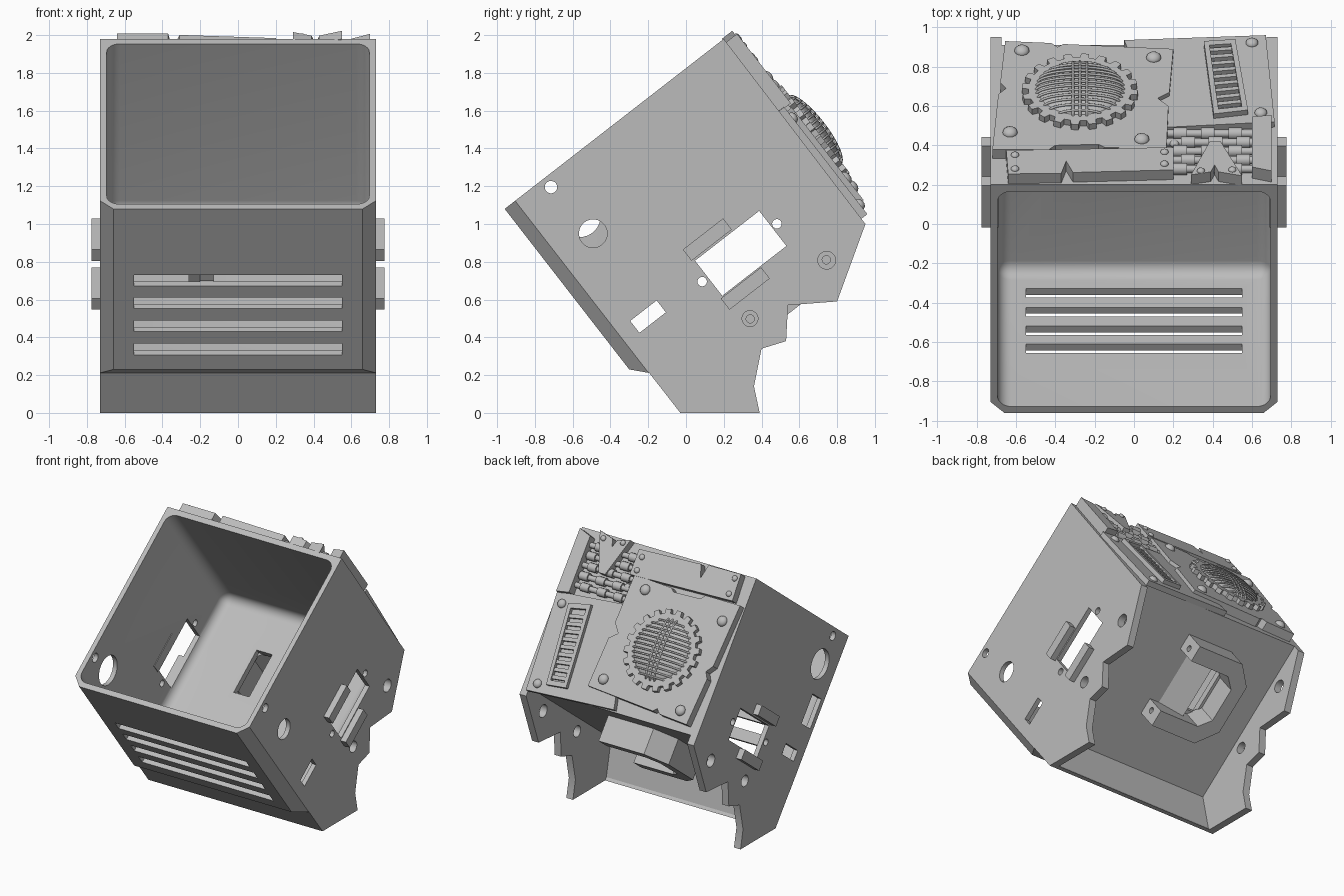
import bpy, bmesh, math
from math import sin, cos, pi, sqrt
from mathutils import Matrix, Vector

cube = bpy.data.objects.get("Cube")
if cube:
    bpy.data.objects.remove(cube, do_unlink=True)

grey = bpy.data.materials.new("plain_grey")
grey.use_nodes = True
grey.diffuse_color = (0.5, 0.5, 0.5, 1)
grey.node_tree.nodes["Principled BSDF"].inputs["Base Color"].default_value = (0.5, 0.5, 0.5, 1)

# Tilted frame: x across, u from front wall to back wall, d from the opening down
C, S, Y0, Z0 = 0.79, 0.613, -0.96, 1.08
FRAME = Matrix.Translation((0, Y0, Z0)) @ Matrix.Rotation(math.atan2(S, C), 4, "X")


def side(y, z):
    """World side position to (u, d)."""
    v = FRAME.inverted() @ Vector((0, y, z))
    return v.y, -v.z


def finish(name, bm, smooth=False):
    bmesh.ops.recalc_face_normals(bm, faces=bm.faces)
    mesh = bpy.data.meshes.new(name)
    for f in bm.faces:
        f.smooth = smooth
    bm.to_mesh(mesh)
    bm.free()
    mesh.materials.append(grey)
    ob = bpy.data.objects.new(name, mesh)
    bpy.context.collection.objects.link(ob)
    ob.matrix_world = FRAME
    return ob


def prism(name, pts, axis, a, b):
    """Extrude an outline along x (u,d), u (x,d) or d (x,u)."""
    place = {"x": lambda p, t: (t, p[0], -p[1]),
             "u": lambda p, t: (p[0], t, -p[1]),
             "d": lambda p, t: (p[0], p[1], -t)}[axis]
    bm = bmesh.new()
    lo, hi = ([bm.verts.new(place(p, t)) for p in pts] for t in (a, b))
    bm.faces.new(lo)
    bm.faces.new(hi)
    n = len(pts)
    for i in range(n):
        j = (i + 1) % n
        bm.faces.new((lo[i], lo[j], hi[j], hi[i]))
    return finish(name, bm)


def rect(p, q, w, h):
    return [(p - w / 2, q - h / 2), (p + w / 2, q - h / 2), (p + w / 2, q + h / 2), (p - w / 2, q + h / 2)]


def circle(p, q, r, n=24):
    return [(p + r * cos(2 * pi * i / n), q + r * sin(2 * pi * i / n)) for i in range(n)]


def cut(target, cutter):
    cutter.hide_render = True
    mod = target.modifiers.new("cut", "BOOLEAN")
    mod.operation, mod.solver, mod.object = "DIFFERENCE", "EXACT", cutter
    bpy.context.view_layer.objects.active = target
    bpy.ops.object.modifier_apply(modifier=mod.name)
    bpy.data.objects.remove(cutter, do_unlink=True)


def depth(y, u):
    return (y - Y0 - C * u) / S


def plate(name, pts, u0, u1):
    """Back-panel plate outlined by plan positions of its outer face."""
    return prism(name, [(x, depth(y, u1)) for x, y in pts], "u", u0, u1)


# Shell: side outline with ragged skirt, hollowed from above and below
outline = [(0.07, 0), (1.468, 0)] + [side(*p) for p in (
    (0.95, 1.0), (0.8, 0.59), (0.54, 0.57), (0.53, 0.38), (0.4, 0.34), (0.36, 0.14), (0.39, 0), (-0.03, 0))]
shell = prism("shell", outline, "x", -0.73, 0.73)

# Front plate with chamfered sides and foot
bm = bmesh.new()
rings = []
for u, w, d in ((0.09, 0.73, 1.153), (0.07, 0.73, 1.153), (0, 0.66, 1.076)):
    rings.append([bm.verts.new((x, u, -z)) for x, z in ((-w, 0), (w, 0), (w, d), (-w, d))])
bm.faces.new(rings[0])
bm.faces.new(rings[2])
for r, s in zip(rings, rings[1:]):
    for i in range(4):
        bm.faces.new((r[i], r[i - 1], s[i - 1], s[i]))
front = finish("front_plate", bm)
mod = shell.modifiers.new("join", "BOOLEAN")
mod.operation, mod.solver, mod.object = "UNION", "EXACT", front
bpy.context.view_layer.objects.active = shell
bpy.ops.object.modifier_apply(modifier=mod.name)
bpy.data.objects.remove(front, do_unlink=True)

cavity = prism("cavity", rect(0, 0.733, 1.39, 1.385), "d", -0.3, 1.12)
bm = bmesh.new()
bm.from_mesh(cavity.data)
bmesh.ops.bevel(bm, geom=bm.edges[:], offset=0.07, segments=6, profile=0.5, affect="EDGES")
bm.to_mesh(cavity.data)
bm.free()
cut(shell, cavity)
cut(shell, prism("undercut", [(0.22, 1.17), (1.8, 1.17), (1.8, 1.8), (0.1, 1.8), (0.1, 1.42)], "x", -0.675, 0.675))

# Front slots and floor hatch
for d in (0.48, 0.63, 0.785, 0.94):
    cut(shell, prism("slot", rect(0, d, 1.1, 0.075), "u", -0.2, 0.2))
cut(shell, prism("hatch", rect(-0.195, 0.925, 0.13, 0.35), "d", 1.0, 1.3))

# Openings shared by both side walls
for pts in (circle(*side(-0.715, 1.195), 0.033), circle(1.09, 0.946, 0.025), circle(0.59, 0.945, 0.025),
            circle(1.18, 1.26, 0.047), circle(0.67, 1.255, 0.042), rect(0.843, 0.952, 0.43, 0.235),
            rect(0.25, 0.916, 0.177, 0.08)):
    cut(shell, prism("opening", pts, "x", -1, 1))
# Openings on one side only
cut(shell, prism("opening", circle(0.29, 0.39, 0.075), "x", 0.5, 1))
cut(shell, prism("opening", circle(0.29, 0.275, 0.11), "x", -1, -0.5))
cut(shell, prism("opening", rect(0.175, 0.59, 0.13, 0.22), "x", -1, -0.5))
bpy.ops.object.select_all(action="DESELECT")
shell.select_set(True)
bpy.context.view_layer.objects.active = shell
bpy.ops.object.shade_smooth_by_angle(angle=math.radians(25))

# Side rails around the windows
for s, label in ((1, "left"), (-1, "right")):
    for d, end in ((0.786, "upper"), (1.114, "lower")):
        prism(f"{label}_{end}_rail", rect(0.748, d, 0.27, 0.075), "x", s * 0.69, s * 0.775)

# Latch bracket under the floor
arm = [(0.13, 0.6), (-0.25, 0.6), (-0.38, 0.74)]
inner = [(-0.28, 0.8), (-0.2, 0.72), (0.13, 0.72)]
flip = lambda pts: [(x, 1.85 - u) for x, u in reversed(pts)]
bracket = prism("latch_bracket", arm + flip(arm) + flip(inner) + inner, "d", 1.16, 1.36)
for u in (0.67, 1.18):
    cut(bracket, prism("pin_hole", circle(u, 1.257, 0.022, 16), "x", 0.0, 0.3))
bm = bmesh.new()
ramp = [[bm.verts.new((x, u, -d)) for x, d in ((0.06, 1.165), (-0.12, 1.165), (-0.12, 1.26))] for u in (0.71, 1.14)]
for r in ramp:
    bm.faces.new(r)
for i in range(3):
    bm.faces.new((ramp[0][i], ramp[0][i - 1], ramp[1][i - 1], ramp[1][i]))
finish("latch_ramp", bm)

# Back panel plates with chipped edges
plate("fan_plate", [(-0.655, 0.93), (-0.42, 0.92), (-0.39, 0.9), (-0.36, 0.915), (0.2, 0.89), (0.18, 0.67),
                    (0.12, 0.64), (0.175, 0.6), (0.165, 0.38), (-0.15, 0.39), (-0.18, 0.405), (-0.4, 0.4),
                    (-0.43, 0.38), (-0.72, 0.38), (-0.69, 0.66), (-0.65, 0.69), (-0.68, 0.72)], 1.46, 1.525)
plate("vent_plate", [(-0.05, 0.935), (0.67, 0.96), (0.715, 0.52), (0.13, 0.49)], 1.46, 1.5)
plate("top_strip", [(-0.65, 0.375), (0.2, 0.39), (0.2, 0.275), (-0.31, 0.262), (-0.345, 0.32),
                    (-0.37, 0.257), (-0.64, 0.255)], 1.46, 1.53)
plate("corner_block", [(0.6, 0.545), (0.7, 0.555), (0.7, 0.27), (0.6, 0.29)], 1.46, 1.54)
plate("gusset", [(0.385, 0.42), (0.44, 0.42), (0.55, 0.245), (0.43, 0.265), (0.41, 0.3), (0.39, 0.265),
                 (0.29, 0.25)], 1.46, 1.53)


# Vent grille: rails and slats inside a slightly skewed frame
def grille(s, t):
    a, b, c, d = (Vector(p) for p in ((0.355, 0.93), (0.515, 0.94), (0.58, 0.58), (0.405, 0.56)))
    return a.lerp(b, s).lerp(d.lerp(c, s), t)


def bar(name, s0, s1, t0, t1, top):
    plate(name, [grille(s0, t0), grille(s1, t0), grille(s1, t1), grille(s0, t1)], 1.49, top)


bar("vent_rail_inner", 0, 0.16, 0, 1, 1.53)
bar("vent_rail_outer", 0.84, 1, 0, 1, 1.53)
bar("vent_rail_upper", 0.16, 0.84, 0, 0.06, 1.53)
bar("vent_rail_lower", 0.16, 0.84, 0.94, 1, 1.53)
for i in range(9):
    t = 0.1 + i * 0.093
    bar(f"vent_slat_{i + 1}", 0.16, 0.84, t, t + 0.045, 1.522)


# Pipes with sleeves in the open bay
def tube(name, x0, x1, u, d, r):
    ob = prism(name, circle(u, d, r, 12), "x", x0, x1)
    for f in ob.data.polygons:
        f.use_smooth = len(f.vertices) == 4


for i, y in enumerate((0.47, 0.425, 0.38, 0.335, 0.29)):
    d = depth(y, 1.5)
    tube(f"pipe_{i + 1}", 0.15, 0.62, 1.487, d, 0.02)
    for k in range(3):
        x = 0.2 + 0.14 * k + 0.04 * (i % 2)
        tube(f"pipe_sleeve_{i + 1}_{k + 1}", x, x + 0.07, 1.487, d, 0.031)


# Domed bolts
def dome(name, x, d, u, r, h, seg=20, rings=8):
    bm = bmesh.new()
    bmesh.ops.create_uvsphere(bm, u_segments=seg, v_segments=rings, radius=1)
    bm.transform(Matrix.Translation((x, u, -d)) @ Matrix.Diagonal((r, h, r, 1)))
    finish(name, bm, True)


bolts = [(-0.57, 0.88, 1.525, 0.038), (0.1, 0.845, 1.525, 0.038), (-0.63, 0.465, 1.525, 0.038),
         (0.04, 0.43, 1.525, 0.038), (0.6, 0.92, 1.5, 0.032), (0.645, 0.565, 1.5, 0.032),
         (-0.605, 0.35, 1.53, 0.021), (-0.605, 0.28, 1.53, 0.021), (0.155, 0.365, 1.53, 0.021),
         (0.155, 0.305, 1.53, 0.021), (0.205, 0.41, 1.49, 0.025), (0.34, 0.27, 1.53, 0.02), (0.5, 0.275, 1.53, 0.02)]
for i, (x, y, u, r) in enumerate(bolts):
    dome(f"bolt_{i + 1}", x, depth(y, u), u, r, r * 0.75)

# Fan: toothed ring, domed core and wire guard
FX, FD, R, TEETH = -0.275, 0.675, 0.225, 20
gear = []
for i in range(TEETH):
    for k, r in ((0, 0.262), (0.42, 0.262), (0.5, 0.295), (0.92, 0.295)):
        a = 2 * pi * (i + k) / TEETH
        gear.append((FX + r * cos(a), FD + r * sin(a)))
prism("fan_ring", gear, "u", 1.51, 1.56)
dome("fan_core", FX, FD, 1.55, R * 0.97, 0.05, 32, 16)

curve = bpy.data.curves.new("fan_guard", "CURVE")
curve.dimensions, curve.bevel_depth, curve.bevel_resolution = "3D", 0.007, 1


def wire(offset, across):
    half = sqrt(R * R - offset * offset)
    spline = curve.splines.new("POLY")
    spline.points.add(20)
    for i, p in enumerate(spline.points):
        run = -half * cos(pi * i / 20)
        u = 1.55 + 0.06 * sqrt(max(0, 1 - (run ** 2 + offset ** 2) / R ** 2))
        x, d = (run, offset) if across else (offset, run)
        p.co = (FX + x, u, -FD - d, 1)


for i in range(-6, 7):
    wire(i * 0.033, True)
for off in (-0.035, 0, 0.035):
    wire(off, False)
source = bpy.data.objects.new("guard_curve", curve)
bpy.context.collection.objects.link(source)
bpy.context.view_layer.update()
mesh = bpy.data.meshes.new_from_object(source.evaluated_get(bpy.context.evaluated_depsgraph_get()))
bpy.data.objects.remove(source, do_unlink=True)
bm = bmesh.new()
bm.from_mesh(mesh)
finish("fan_guard", bm, True)
